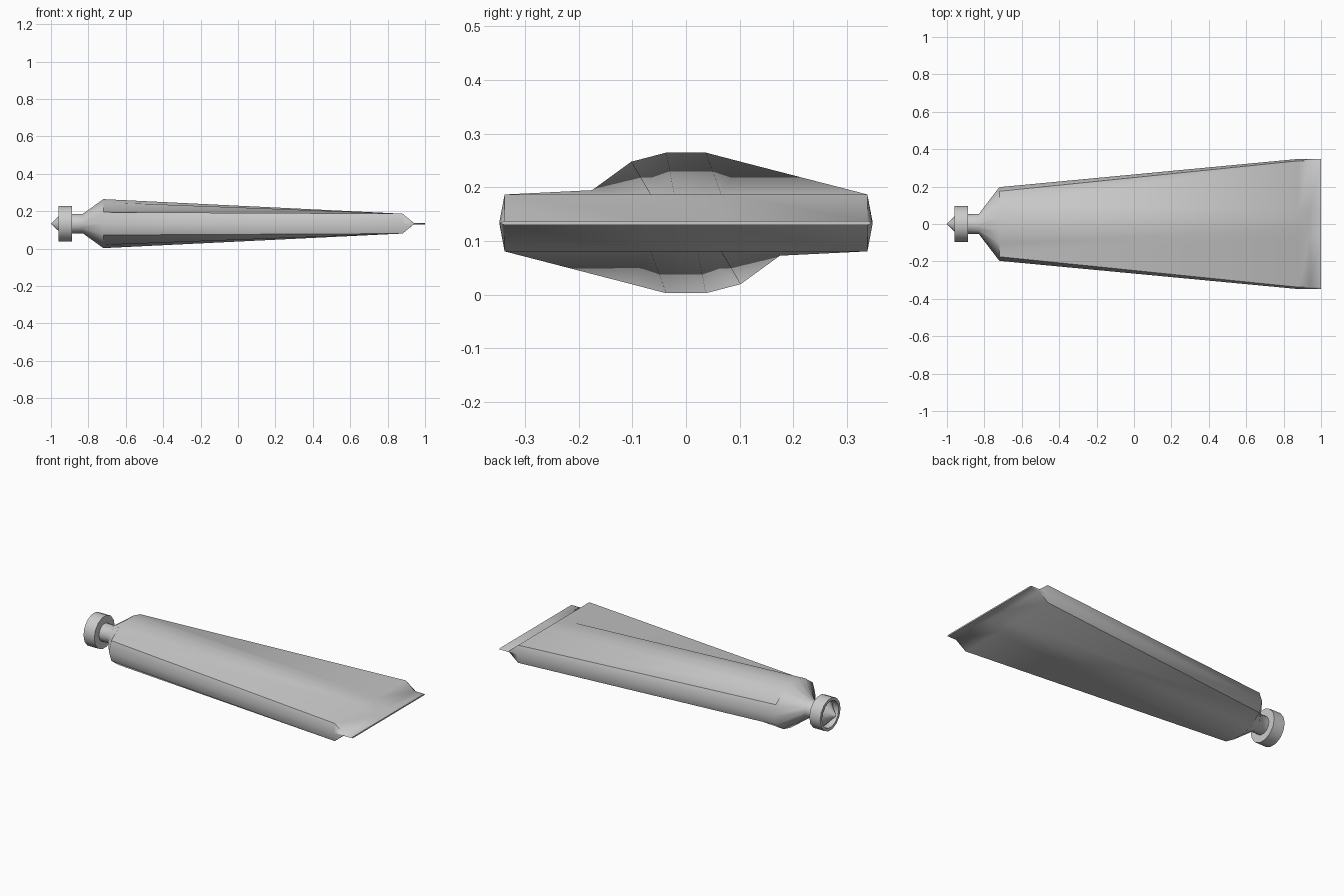
import bpy, bmesh
from math import sin, cos, pi

if "Cube" in bpy.data.objects:
    bpy.data.objects.remove(bpy.data.objects["Cube"])

CZ = 0.1335  # height of the tube axis


def full_ring(quarter):
    """Mirror quarter points (y, z), from top to side, into a closed 14-point ring."""
    right = quarter + [(y, -z) for y, z in reversed(quarter[:-1])]
    return right + [(-y, z) for y, z in reversed(right)]


def round_ring(r):
    return full_ring([(r * sin(a * pi / 14), r * cos(a * pi / 14)) for a in (1, 3, 5, 7)])


def loft(name, sections, angle):
    """Skin a list of (x, ring) sections along x; cap both ends."""
    bm = bmesh.new()
    rows = [[bm.verts.new((x, y, CZ + z)) for y, z in ring] for x, ring in sections]
    n = len(rows[0])
    for a, b in zip(rows, rows[1:]):
        for i in range(n):
            j = (i + 1) % n
            bm.faces.new((a[i], a[j], b[j], b[i]))
    bm.faces.new(rows[0])
    bm.faces.new(rows[-1])
    bmesh.ops.remove_doubles(bm, verts=bm.verts, dist=1e-5)
    bmesh.ops.recalc_face_normals(bm, faces=bm.faces)
    me = bpy.data.meshes.new(name)
    bm.to_mesh(me)
    bm.free()
    ob = bpy.data.objects.new(name, me)
    bpy.context.collection.objects.link(ob)
    bpy.ops.object.select_all(action='DESELECT')
    ob.select_set(True)
    bpy.context.view_layer.objects.active = ob
    bpy.ops.object.shade_smooth_by_angle(angle=angle)
    return ob


# Squeezable body: neck, shoulder, flattening tail and crimped end
shoulder = full_ring([(0.037, 0.131), (0.102, 0.114), (0.175, 0.061), (0.197, 0)])
tail = full_ring([(0.022, 0.053), (0.066, 0.053), (0.338, 0.053), (0.348, 0)])
crimp = full_ring([(0.022, 0.004), (0.066, 0.004), (0.338, 0.004), (0.347, 0)])
loft("tube_body", [
    (-0.90, round_ring(0.053)),
    (-0.83, round_ring(0.053)),
    (-0.72, shoulder),
    (0.88, tail),
    (0.94, crimp),
    (1.00, crimp),
], 0.9)

# Screw cap: a rim with a piercing cone set in its hollow front
loft("screw_cap", [
    (-0.888, round_ring(0.045)),
    (-0.888, round_ring(0.097)),
    (-0.960, round_ring(0.097)),
    (-0.960, round_ring(0.080)),
    (-0.922, round_ring(0.078)),
    (-0.999, round_ring(0.001)),
], 0.7)
